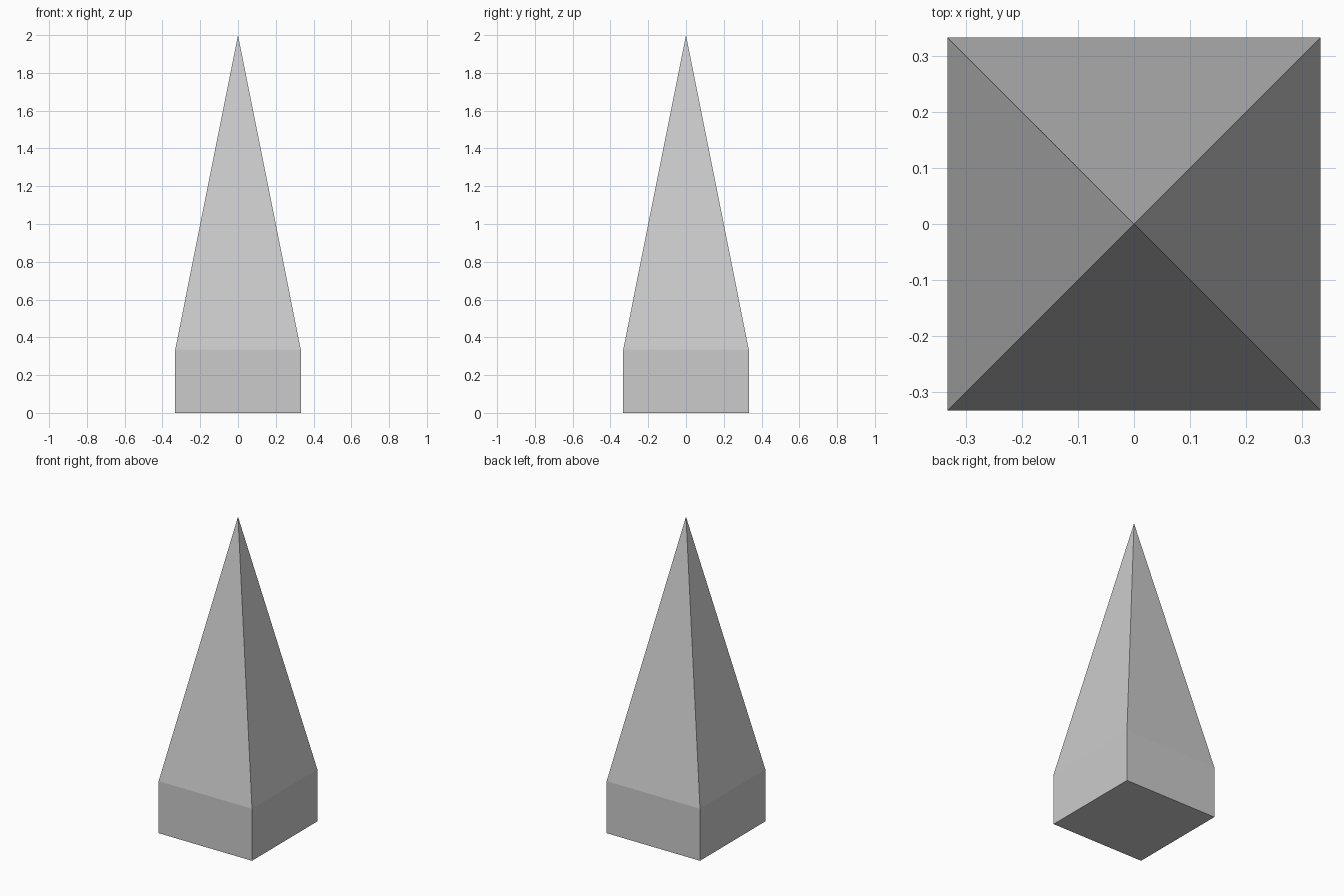
import bpy
import bmesh
from mathutils import Matrix

if "Cube" in bpy.data.objects:
    bpy.data.objects.remove(bpy.data.objects["Cube"])

WIDTH = 0.665     # square footprint
BASE_H = 0.335    # height of the straight block
TOTAL_H = 2.0     # height of the tip

bm = bmesh.new()

# square base block standing on the ground
bmesh.ops.create_cube(
    bm, size=1.0,
    matrix=Matrix.Translation((0, 0, BASE_H / 2)) @ Matrix.Diagonal((WIDTH, WIDTH, BASE_H, 1)))

# spire: poke the top face and pull its centre up to the tip
top = max(bm.faces, key=lambda f: f.calc_center_median().z)
tip = bmesh.ops.poke(bm, faces=[top])["verts"][0]
tip.co = (0, 0, TOTAL_H)

bmesh.ops.recalc_face_normals(bm, faces=bm.faces)
mesh = bpy.data.meshes.new("pointed_spike")
bm.to_mesh(mesh)
bm.free()
bpy.context.collection.objects.link(bpy.data.objects.new("pointed_spike", mesh))
